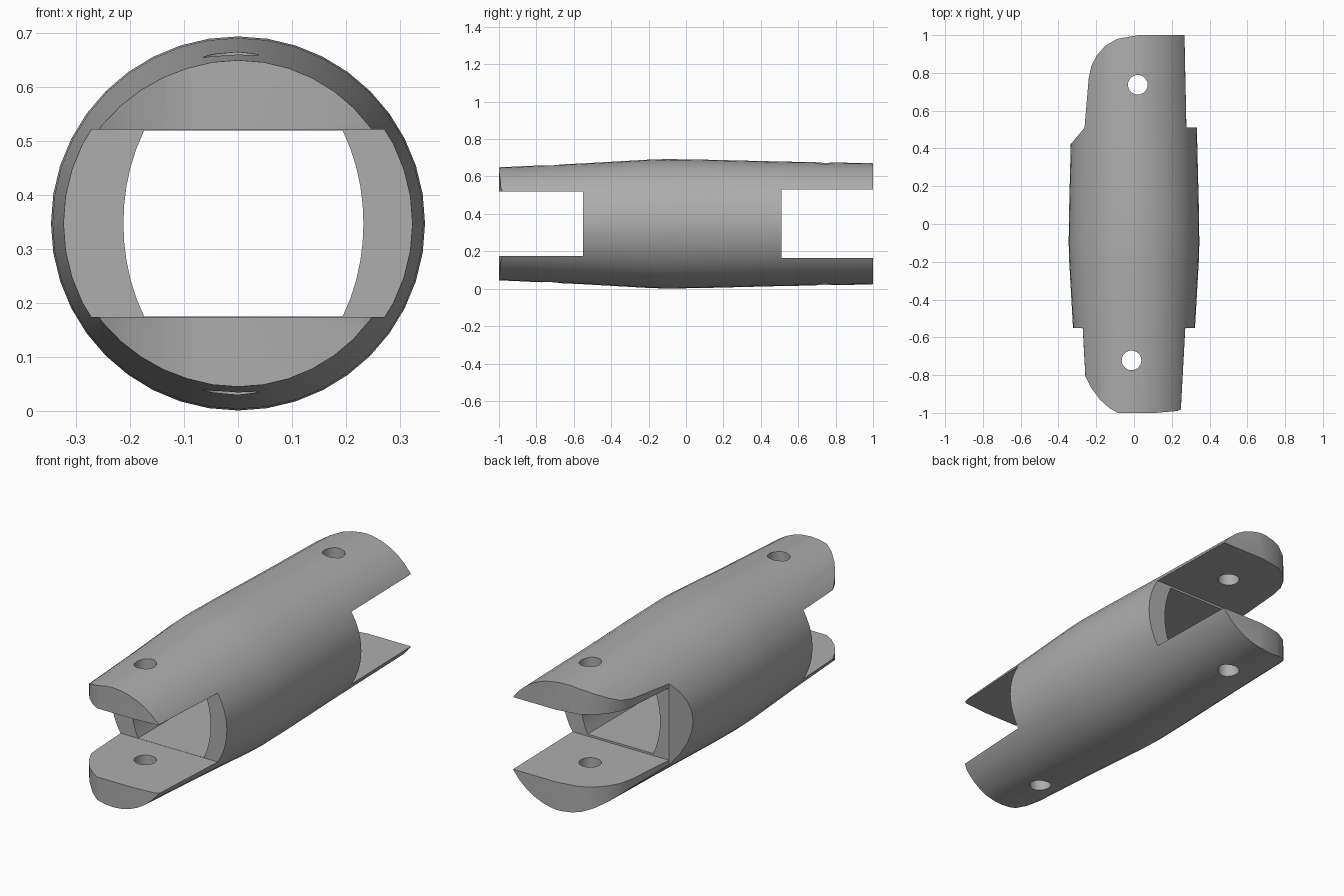
import bpy, bmesh, math
from mathutils import Vector

cube = bpy.data.objects.get("Cube")
if cube:
    bpy.data.objects.remove(cube, do_unlink=True)

ZC = 0.347  # height of the long axis

grey = bpy.data.materials.new("plain grey")
grey.use_nodes = True
grey.diffuse_color = (0.42, 0.42, 0.42, 1)
grey.node_tree.nodes["Principled BSDF"].inputs["Base Color"].default_value = grey.diffuse_color


def add_object(name, bm):
    bmesh.ops.recalc_face_normals(bm, faces=bm.faces)
    mesh = bpy.data.meshes.new(name)
    bm.to_mesh(mesh)
    bm.free()
    obj = bpy.data.objects.new(name, mesh)
    bpy.context.collection.objects.link(obj)
    return obj


def prism(name, points, push):
    """Extrude a closed 3D outline along a vector."""
    bm = bmesh.new()
    face = bm.faces.new([bm.verts.new(p) for p in points])
    extruded = bmesh.ops.extrude_face_region(bm, geom=[face])["geom"]
    moved = [v for v in extruded if isinstance(v, bmesh.types.BMVert)]
    bmesh.ops.translate(bm, verts=moved, vec=Vector(push))
    return add_object(name, bm)


def plan_cutter(name, outline):
    return prism(name, [(x, y, -0.2) for x, y in outline], (0, 0, 1.2))


def slot_cutter(name, y0, y1, z0, z1):
    corners = [(-0.6, y0, z0), (-0.6, y1, z0), (-0.6, y1, z1), (-0.6, y0, z1)]
    return prism(name, corners, (1.2, 0, 0))


# Tapered barrel body: rings along y, capped at both ends
SIDES = 40
profile = [(-1, 0.302), (-0.55, 0.323), (-0.2, 0.343), (-0.1, 0.346),
           (0.1, 0.343), (0.5, 0.333), (1, 0.324)]
bm = bmesh.new()
rings = []
for y, r in profile:
    angles = [math.tau * i / SIDES for i in range(SIDES)]
    rings.append([bm.verts.new((r * math.cos(a), y, ZC + r * math.sin(a))) for a in angles])
for a, b in zip(rings, rings[1:]):
    for i in range(SIDES):
        j = (i + 1) % SIDES
        bm.faces.new((a[i], a[j], b[j], b[i]))
bm.faces.new(rings[0])
bm.faces.new(rings[-1])
body = add_object("forked_barrel_body", bm)
body.data.materials.append(grey)

# Central channel with bowed side walls
steps = [-0.172 + 0.344 * i / 10 for i in range(11)]
bow = [(0.222 * math.sqrt(1 - (dz / 0.306) ** 2), dz) for dz in steps]
channel = [(0.01 + x, -0.8, ZC + dz) for x, dz in bow]
channel += [(0.01 - x, -0.8, ZC + dz) for x, dz in reversed(bow)]
cutters = [prism("channel_cutter", channel, (0, 1.6, 0))]

# Open slots that leave two tongues at each end
cutters.append(slot_cutter("front_slot_cutter", -1.2, -0.55, 0.174, 0.521))
cutters.append(slot_cutter("rear_slot_cutter", 0.51, 1.2, 0.165, 0.53))

# Rounded corners of the tongues and bevelled wall corner
cutters.append(plan_cutter("rear_corner_cutter", [
    (-0.5, 0.38), (-0.355, 0.38), (-0.337, 0.42), (-0.262, 0.51), (-0.24, 0.77),
    (-0.225, 0.84), (-0.195, 0.895), (-0.15, 0.945), (-0.09, 0.98), (0.03, 1.001),
    (0.03, 1.2), (-0.5, 1.2)]))
cutters.append(plan_cutter("front_corner_cutter", [
    (-0.5, -0.75), (-0.28, -0.75), (-0.255, -0.81), (-0.225, -0.87), (-0.18, -0.93),
    (-0.13, -0.975), (-0.085, -1.001), (-0.085, -1.2), (-0.5, -1.2)]))
cutters.append(plan_cutter("front_small_corner_cutter", [
    (0.5, -0.9), (0.27, -0.9), (0.258, -0.95), (0.25, -0.98), (0.23, -0.99),
    (0.1, -1.001), (0.1, -1.2), (0.5, -1.2)]))

# Pin holes through both tongues
for name, x, y in (("front", -0.013, -0.722), ("rear", 0.02, 0.737)):
    circle = [(x + 0.052 * math.cos(math.tau * i / 24),
               y + 0.052 * math.sin(math.tau * i / 24)) for i in range(24)]
    cutters.append(plan_cutter(name + "_pin_hole_cutter", circle))

# Apply the cuts, then drop the cutters
bpy.context.view_layer.objects.active = body
for cutter in cutters:
    cutter.hide_render = True
    mod = body.modifiers.new(cutter.name, "BOOLEAN")
    mod.operation = "DIFFERENCE"
    mod.solver = "EXACT"
    mod.object = cutter
    bpy.ops.object.modifier_apply(modifier=mod.name)
    bpy.data.objects.remove(cutter, do_unlink=True)

bpy.ops.object.select_all(action="DESELECT")
body.select_set(True)
bpy.ops.object.shade_smooth_by_angle(angle=math.radians(30))
